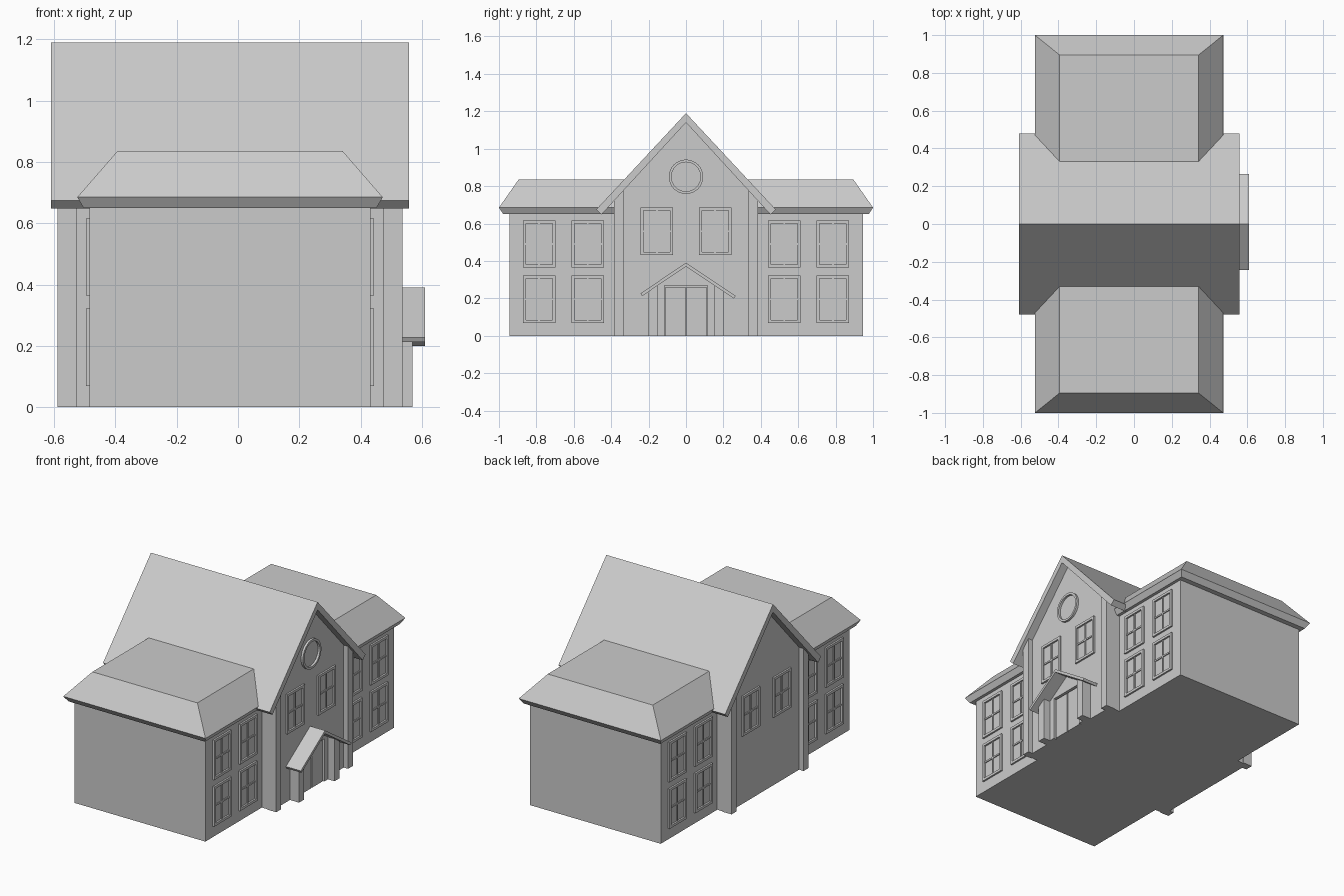
import bpy, bmesh, math

if "Cube" in bpy.data.objects:
    bpy.data.objects.remove(bpy.data.objects["Cube"])

CX = -0.026          # x centre of the building mass
SLOPE = 1.075        # main roof pitch

stone = bpy.data.materials.new("light_grey")
stone.diffuse_color = (0.6, 0.6, 0.6, 1)
stone.use_nodes = True
stone.node_tree.nodes["Principled BSDF"].inputs["Base Color"].default_value = stone.diffuse_color


def finish(name, bm):
    bmesh.ops.recalc_face_normals(bm, faces=bm.faces)
    mesh = bpy.data.meshes.new(name)
    bm.to_mesh(mesh)
    bm.free()
    mesh.materials.append(stone)
    obj = bpy.data.objects.new(name, mesh)
    bpy.context.collection.objects.link(obj)
    return obj


def add_prism(bm, yz, x0, x1):
    """Extrude a (y, z) outline along x."""
    a = [bm.verts.new((x0, y, z)) for y, z in yz]
    b = [bm.verts.new((x1, y, z)) for y, z in yz]
    bm.faces.new(a)
    bm.faces.new(b)
    n = len(yz)
    for i in range(n):
        j = (i + 1) % n
        bm.faces.new((a[i], a[j], b[j], b[i]))


def prism(name, yz, x0, x1):
    bm = bmesh.new()
    add_prism(bm, yz, x0, x1)
    return finish(name, bm)


def rect(y0, y1, z0, z1):
    return [(y0, z0), (y1, z0), (y1, z1), (y0, z1)]


def window(name, wall, side, y, z, w=0.173, h=0.252, t=0.016):
    """Raised frame with a glazing cross, standing on a wall plane."""
    bm = bmesh.new()
    y0, y1, z0, z1 = y - w / 2, y + w / 2, z - h / 2, z + h / 2
    out, back = wall + side * 0.011, wall - side * 0.004
    for r in (rect(y0, y0 + t, z0, z1), rect(y1 - t, y1, z0, z1),
              rect(y0 + t, y1 - t, z0, z0 + t), rect(y0 + t, y1 - t, z1 - t, z1)):
        add_prism(bm, r, back, out)
    bar = wall + side * 0.006
    add_prism(bm, rect(y - 0.005, y + 0.005, z0 + t, z1 - t), back, bar)
    add_prism(bm, rect(y0 + t, y1 - t, z - 0.005, z + 0.005), back, bar)
    return finish(name, bm)


# Main gabled block
under = lambda y: 1.15 - SLOPE * abs(y)
prism("main_block", [(-0.38, 0), (0.38, 0), (0.38, under(0.38)), (0, under(0)),
                     (-0.38, under(0.38))], CX - 0.532, CX + 0.532)

# Main roof, an inverted V slab with square-cut eaves
prism("main_roof", [(0, 1.19), (0.48, 0.675), (0.452, 0.648), (0, 1.14),
                    (-0.452, 0.648), (-0.48, 0.675)], CX - 0.584, CX + 0.584)

for end in (-1, 1):
    tag = "left" if end < 0 else "right"
    # Corner pilasters and gable windows
    for s in (-1, 1):
        prism(f"pilaster_{tag}", [(s * 0.335, 0), (s * 0.385, 0), (s * 0.385, under(0.385)),
                                  (s * 0.335, under(0.335))], CX + end * 0.5, CX + end * 0.563)
        window(f"gable_window_{tag}", CX + end * 0.532, end, s * 0.156, 0.559)

for s in (-1, 1):
    tag = "front" if s < 0 else "back"
    # Wing walls
    prism(f"wing_{tag}", rect(s * 0.37, s * 0.945, 0, 0.67), CX - 0.459, CX + 0.459)

    # Wing roof: undercut eave, hipped slopes, flat top
    bm = bmesh.new()
    rings = []
    for hx, y, z in ((0.478, 0.977, 0.65), (0.4985, 1.0, 0.685), (0.368, 0.895, 0.835)):
        rings.append([bm.verts.new((CX + px, s * py, z)) for px, py in
                      ((-hx, 0.3), (hx, 0.3), (hx, y), (-hx, y))])
    bm.faces.new(rings[0])
    bm.faces.new(rings[2])
    for lo, hi in zip(rings, rings[1:]):
        for i in range(4):
            j = (i + 1) % 4
            bm.faces.new((lo[i], lo[j], hi[j], hi[i]))
    finish(f"wing_roof_{tag}", bm)

    # Two floors of wing windows on both long sides
    for end in (-1, 1):
        for y in (0.525, 0.785):
            for z in (0.195, 0.49):
                window(f"wing_window_{tag}", CX + end * 0.459, end, s * y, z)

# Round attic window: ring on the entrance gable
WALL = CX + 0.532
bm = bmesh.new()
N = 32
loops = []
for r, x in ((0.092, WALL - 0.004), (0.092, WALL + 0.014), (0.078, WALL + 0.014), (0.078, WALL - 0.004)):
    loops.append([bm.verts.new((x, r * math.cos(a), 0.85 + r * math.sin(a)))
                  for a in (2 * math.pi * i / N for i in range(N))])
for k in range(4):
    p, q = loops[k], loops[(k + 1) % 4]
    for i in range(N):
        j = (i + 1) % N
        bm.faces.new((p[i], p[j], q[j], q[i]))
finish("round_window", bm)

# Porch roof, columns and door surround
prism("porch_roof", [(0, 0.39), (0.265, 0.213), (0.255, 0.199), (0, 0.37),
                     (-0.235, 0.212), (-0.243, 0.227)], WALL - 0.01, 0.61)
porch_z = lambda y: 0.378 - 0.668 * abs(y)
for s in (-1, 1):
    prism("porch_column", [(s * 0.152, 0), (s * 0.203, 0), (s * 0.203, porch_z(0.203)),
                           (s * 0.152, porch_z(0.152))], WALL - 0.01, 0.57)
    prism("door_jamb", [(s * 0.115, 0), (s * 0.152, 0), (s * 0.152, porch_z(0.152)),
                        (s * 0.115, porch_z(0.115))], WALL - 0.01, WALL + 0.018)
    prism("door_leaf", rect(s * 0.003, s * 0.109, 0, 0.262), WALL - 0.01, WALL + 0.009)
prism("door_pediment", [(-0.115, 0.27), (0.115, 0.27), (0.115, porch_z(0.115)), (0, porch_z(0)),
                        (-0.115, porch_z(0.115))], WALL - 0.01, WALL + 0.018)
